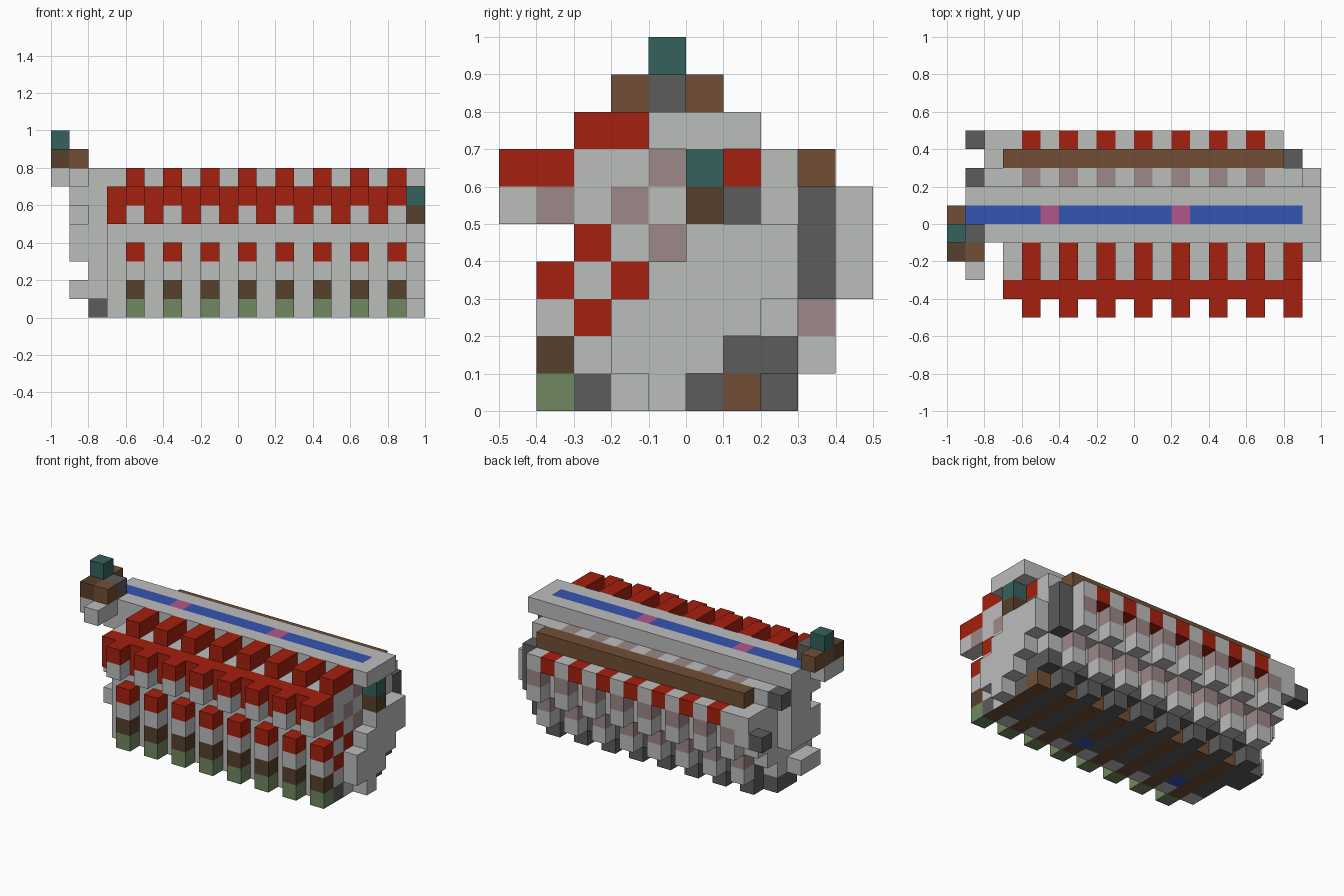
import bpy, bmesh
from mathutils import Vector

cube = bpy.data.objects.get("Cube")
if cube:
    bpy.data.objects.remove(cube)

S = 0.1  # block size
PALETTE = {
    "L": ("light_gray", (0.50, 0.51, 0.50)), "k": ("dark_gray", (0.107, 0.107, 0.107)),
    "r": ("red", (0.376, 0.0144, 0.0044)), "d": ("dark_brown", (0.093, 0.051, 0.025)),
    "b": ("brown", (0.165, 0.078, 0.036)), "g": ("green", (0.162, 0.246, 0.117)),
    "t": ("teal", (0.036, 0.122, 0.109)), "u": ("blue", (0.034, 0.089, 0.445)),
    "p": ("pink", (0.445, 0.093, 0.262)), "m": ("mauve", (0.332, 0.246, 0.246)),
}
KEYS = list(PALETTE)
MATS = []
for name, rgb in PALETTE.values():
    mat = bpy.data.materials.new(name)
    mat.use_nodes = True
    mat.diffuse_color = (*rgb, 1)
    mat.node_tree.nodes["Principled BSDF"].inputs["Base Color"].default_value = (*rgb, 1)
    MATS.append(mat)

parts = {}      # part name -> {cell: colour key}
filled = set()  # every occupied cell


def put(part, cell, key):
    if cell not in filled:
        filled.add(cell)
        parts.setdefault(part, {})[cell] = key


def block(part, xs, ys, zs, key):
    for x in xs:
        for y in ys:
            for z in zs:
                put(part, (x, y, z), key)


def section(part, xs, rows):
    """Cross-section drawn front to back, top row first, repeated along x."""
    for x in xs:
        for z, row in enumerate(reversed(rows.split())):
            for y, key in enumerate(row):
                if key != ".":
                    put(part, (x, y, z), key)


# Top beam and back rail
block("top_beam", range(1, 20), (4, 5, 6), (7,), "L")
block("back_rail", range(3, 18), (8,), (6,), "b")

# Projecting ribs with green feet
section("front_ribs", range(4, 18, 2), """
    ..rr...... rrLLLLLm.. LLLLLLLLLr ..LLLLLLL.
    .rLLLLLLL. .LLLLLLL.. .dLLLLkk.. .gbbbbb...""")
# Recessed ribs that step out at the back
section("back_ribs", range(3, 18, 2), """
    .......... .rLLLLLL.. .rLLLLLLLL ..LLLLLLLm
    ..LLLLLLLL ..LLLLLLm. ..LLLLLkL. ..Lkkkkk..""")
# Last rib at the right-hand end
section("end_rib", (18,), """
    ..rr...... rrLLLLLL.. LLLLLLLLk. ..LLLLLLk.
    .rLLLLLLk. .LLLLLLL.. .dLLLLkk.. .gbbbbb...""")

# Stepped end plates
section("right_end_plate", (19,), """
    .....t.... .....d.... .....LLL.. ....LLLL..
    ...LLLL... ...LLL.... ....L.....""")
section("left_end_plate", (2,), """
    ....LLLL.. ....LLLLLL ....LLLLLL ....LLLLL.
    ....LLLL.. ....LLL... .....kk...""")
section("left_end_knobs", (1,), """
    ....LLLk.. .....LL... ....LLL..k ....LLL...
    .......... ....LL.... ..........""")

# Small tower at the left end
block("tower_base", (0,), (3, 4), (7,), "L")
block("tower_base", (1,), (2, 3), (7,), "L")
put("tower_middle", (0, 3, 8), "d")
put("tower_middle", (1, 3, 8), "b")
put("tower_middle", (1, 4, 8), "k")
block("tower_middle", (0,), (4, 5), (8,), "b")
put("tower_cap", (0, 4, 9), "t")

# Patchwork painted on the right-hand end faces
END_PAINT = """
    ..rrLLL... rrLLmLrLb. LmLmLLkLkL ..rLmLLLkL
    .rLrLLLLkL .LrLLLLLm. .dLLLLkkL. .gkLLkbk..""".split()[::-1]


def face_colour(part, cell, axis, sign, key):
    x, y, z = cell
    if part == "top_beam" and axis == 2 and sign > 0 and y == 5 and x < 19:
        return "p" if x in (5, 12) else "u"
    if axis == 0 and sign > 0 and x in (17, 18) and z < len(END_PAINT):
        return END_PAINT[z][y].replace(".", key)
    if axis == 2 and sign < 0 and z == 0 and y == 3 and x in (5, 12):
        return "u"
    return key


def build(part, cells):
    bm = bmesh.new()
    verts = {}

    def vert(p):
        if p not in verts:
            verts[p] = bm.verts.new((Vector(p) - Vector((10, 5, 0))) * S)
        return verts[p]

    for cell, key in cells.items():
        for axis in range(3):
            for sign in (-1, 1):
                near = list(cell)
                near[axis] += sign
                if tuple(near) in filled:
                    continue
                a, b = (axis + 1) % 3, (axis + 2) % 3
                ring = []
                for da, db in ((0, 0), (1, 0), (1, 1), (0, 1))[::sign]:
                    p = list(cell)
                    p[axis] += sign > 0
                    p[a] += da
                    p[b] += db
                    ring.append(vert(tuple(p)))
                face = bm.faces.new(ring)
                face.material_index = KEYS.index(face_colour(part, cell, axis, sign, key))
    # Merge flat neighbours of one colour
    bmesh.ops.dissolve_limit(bm, angle_limit=0.01, verts=bm.verts[:], edges=bm.edges[:],
                             delimit={"MATERIAL"})
    mesh = bpy.data.meshes.new(part)
    bm.to_mesh(mesh)
    bm.free()
    for mat in MATS:
        mesh.materials.append(mat)
    bpy.context.collection.objects.link(bpy.data.objects.new(part, mesh))


for part, cells in parts.items():
    build(part, cells)
